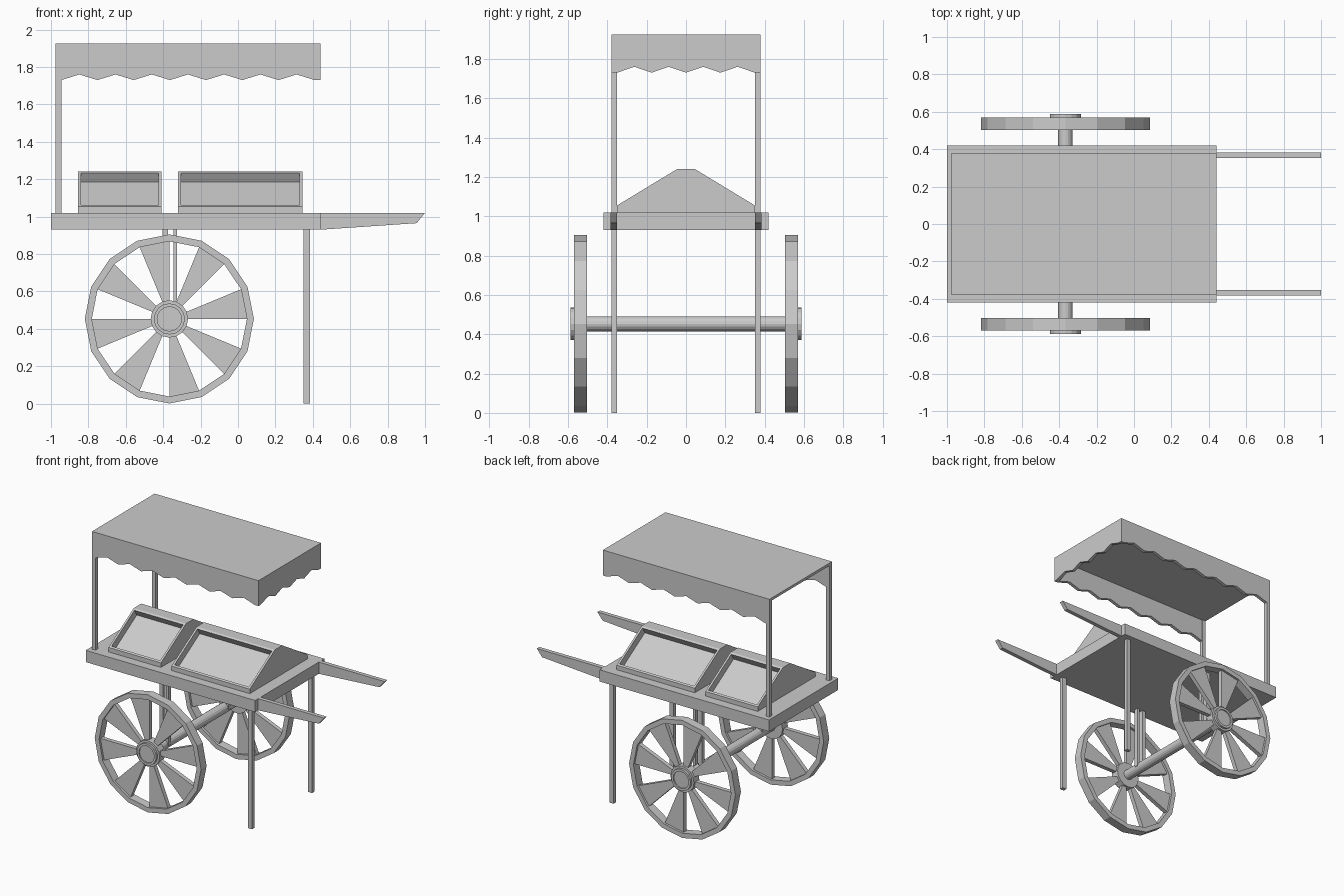
import bpy, bmesh, math
from mathutils import Vector

if "Cube" in bpy.data.objects:
    bpy.data.objects.remove(bpy.data.objects["Cube"])


def finish(bm, name):
    bmesh.ops.recalc_face_normals(bm, faces=bm.faces[:])
    me = bpy.data.meshes.new(name)
    bm.to_mesh(me)
    bm.free()
    ob = bpy.data.objects.new(name, me)
    bpy.context.collection.objects.link(ob)
    return ob


def prism(bm, pts, to3d, a, b):
    """Extrude a 2D outline between depths a and b."""
    lo = [bm.verts.new(to3d(p, a)) for p in pts]
    hi = [bm.verts.new(to3d(p, b)) for p in pts]
    n = len(pts)
    bm.faces.new(lo)
    bm.faces.new(hi)
    return [bm.faces.new((lo[i], lo[(i + 1) % n], hi[(i + 1) % n], hi[i])) for i in range(n)]


def xz(p, d):
    return Vector((p[0], d, p[1]))


def yz(p, d):
    return Vector((d, p[0], p[1]))


def box(name, x, y, z):
    bm = bmesh.new()
    prism(bm, [(x[0], z[0]), (x[1], z[0]), (x[1], z[1]), (x[0], z[1])], xz, *y)
    return finish(bm, name)


def solid(name, pts, to3d, a, b):
    bm = bmesh.new()
    prism(bm, pts, to3d, a, b)
    return finish(bm, name)


# Cart bed
box("deck", (-1, 0.44), (-0.42, 0.42), (0.93, 1.02))


# Display cases with recessed sloping windows on both sides
def display_case(name, x0, x1):
    bm = bmesh.new()
    prof = [(-0.35, 1.02), (0.35, 1.02), (0.35, 1.055), (0.045, 1.24), (-0.045, 1.24), (-0.35, 1.055)]
    sides = prism(bm, prof, yz, x0, x1)
    bmesh.ops.recalc_face_normals(bm, faces=bm.faces[:])
    for f in (sides[2], sides[4]):
        bmesh.ops.inset_region(bm, faces=[f], thickness=0.022)
        n = f.normal.copy()
        out = bmesh.ops.extrude_discrete_faces(bm, faces=[f])["faces"]
        bmesh.ops.translate(bm, verts=out[0].verts[:], vec=-0.055 * n)
    finish(bm, name)


display_case("small_display_case", -0.855, -0.41)
display_case("large_display_case", -0.32, 0.345)


# Scalloped canopy, open at the post end
def scallop(u0, u1, count):
    a, b = u0 + 0.03, u1 - 0.03
    step = (b - a) / (2 * count)
    low = [(a + i * step, 1.76 if i % 2 else 1.73) for i in range(2 * count + 1)]
    return [(u0, 1.925), (u0, 1.73)] + low + [(u1, 1.73), (u1, 1.925)]


box("canopy_roof", (-0.975, 0.44), (-0.38, 0.38), (1.905, 1.925))
solid("end_valance", scallop(-0.38, 0.38, 4), yz, 0.415, 0.44)


# Wheel parts
CX, CZ, R = -0.367, 0.453, 0.452


def polar(r, deg):
    return (CX + r * math.cos(math.radians(deg)), CZ + r * math.sin(math.radians(deg)))


def disc(name, r, a, b, n=16):
    return solid(name, [polar(r, 360 * i / n) for i in range(n)], xz, a, b)


def ring(name, ro, ri, a, b, n=16):
    bm = bmesh.new()
    loops = [[bm.verts.new(xz(polar(r, 360 * i / n), d)) for i in range(n)]
             for r, d in ((ro, a), (ro, b), (ri, b), (ri, a))]
    for k in range(4):
        p, q = loops[k], loops[(k + 1) % 4]
        for i in range(n):
            j = (i + 1) % n
            bm.faces.new((p[i], p[j], q[j], q[i]))
    return finish(bm, name)


disc("axle", 0.038, -0.57, 0.57)

# Parts repeated on both sides
for s, side in ((-1, "front"), (1, "back")):
    ys = (s * 0.35, s * 0.38)
    solid(side + "_valance", scallop(-0.975, 0.44, 7), xz, s * 0.355, s * 0.38)
    box(side + "_canopy_post", (-0.975, -0.945), ys, (1.02, 1.91))
    box(side + "_leg", (0.35, 0.385), ys, (0, 0.93))
    solid(side + "_handle", [(0.44, 0.93), (0.955, 0.965), (1.0, 1.02), (0.44, 1.02)],
          xz, s * 0.352, s * 0.383)
    # axle struts
    box(side + "_strut_a", (-0.403, -0.373), ys, (0.45, 0.93))
    box(side + "_strut_b", (-0.345, -0.325), ys, (0.45, 0.93))
    # wheel: rim, wedge spokes and stepped hub
    ring(side + "_wheel_rim", R, 0.415, s * 0.503, s * 0.57)
    bm = bmesh.new()
    for k in range(8):
        a = 45 * k
        prism(bm, [polar(0.09, a), polar(0.42, a), polar(0.42, a + 22.5), polar(0.09, a + 22.5)],
              xz, s * 0.52, s * 0.553)
    finish(bm, side + "_wheel_spokes")
    disc(side + "_wheel_hub", 0.1, s * 0.505, s * 0.57)
    ring(side + "_hub_ring", 0.083, 0.065, s * 0.565, s * 0.587)
    disc(side + "_hub_cap", 0.066, s * 0.565, s * 0.578)
